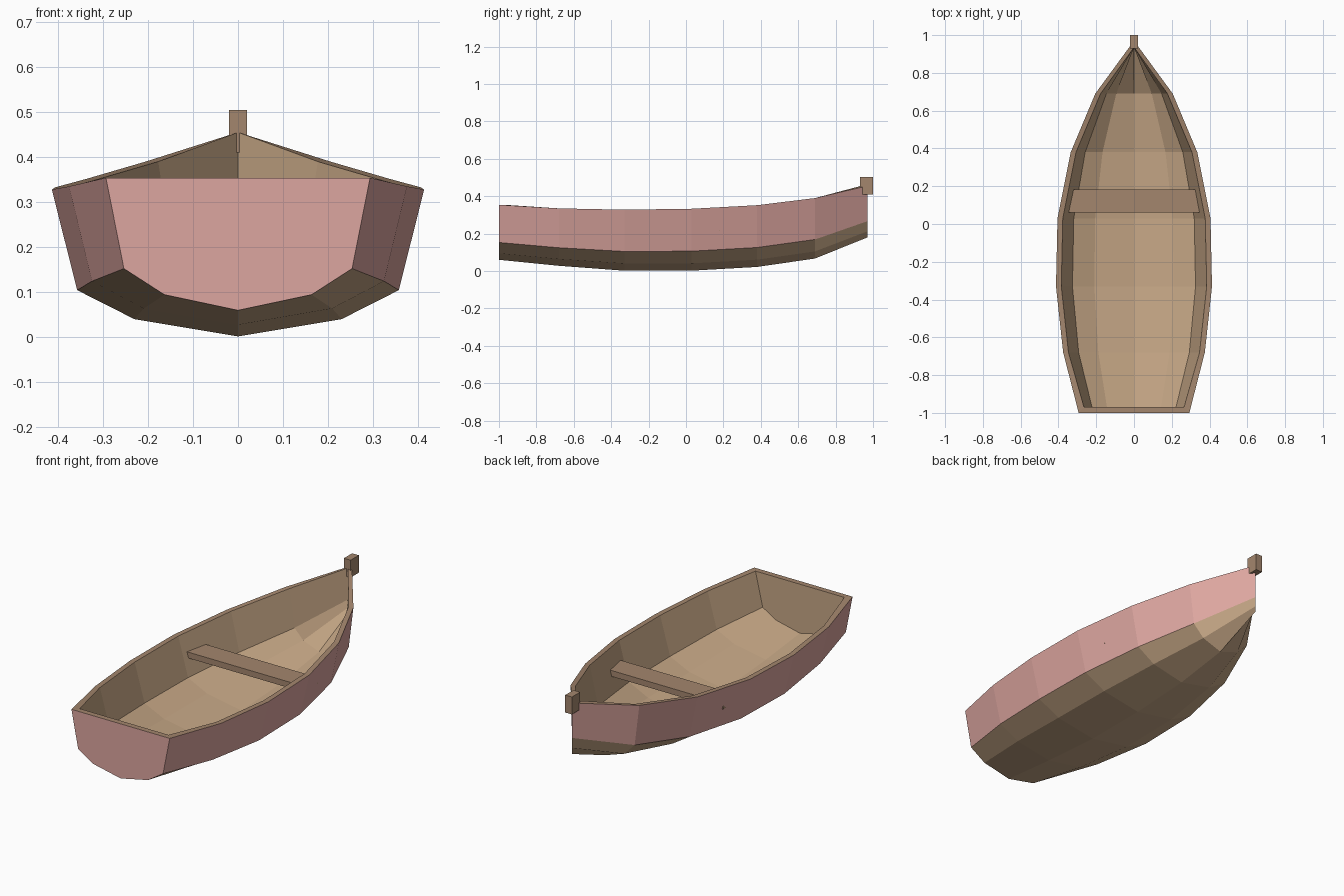
import bpy, bmesh

if "Cube" in bpy.data.objects:
    bpy.data.objects.remove(bpy.data.objects["Cube"])

def material(name, rgb):
    m = bpy.data.materials.new(name)
    m.diffuse_color = (*rgb, 1)
    m.use_nodes = True
    m.node_tree.nodes["Principled BSDF"].inputs["Base Color"].default_value = m.diffuse_color
    return m

PINK = material("pink_paint", (0.72, 0.38, 0.35))
TAN = material("tan_planks", (0.57, 0.39, 0.24))
WOOD = material("trim_wood", (0.37, 0.24, 0.155))

# stations from stern to bow: y, half width, sheer height, keel height
STATIONS = [(-1.0, .293, .354, .060), (-.68, .375, .335, .028), (-.33, .413, .328, .002),
            (.03, .405, .333, .002), (.38, .335, .352, .022), (.69, .205, .39, .067),
            (.97, 0, .455, .18)]
# section from sheer to keel: width fraction, height fraction, inner inset x, inner inset z
SECTION = [(1, 1, .028, 0), (.864, .315, .031, .018), (.557, .118, .02, .028), (0, 0, 0, .03)]

def shell(bm, inner):
    rows = []
    for i, (y, w, top, keel) in enumerate(STATIONS):
        if inner:
            y = -.97 if i == 0 else .935 if i == len(STATIONS) - 1 else y
        half = []
        for fx, fz, dx, dz in SECTION:
            x, z = w * fx, keel + (top - keel) * fz
            if inner:
                x, z = max(0, x - dx), z + dz
            half.append((x, y, z))
        pts = half + [(-x, yy, z) for x, yy, z in half[-2::-1]]
        rows.append([bm.verts.new(p) for p in pts])
    for a, b in zip(rows, rows[1:]):
        for j in range(6):
            f = bm.faces.new((a[j], a[j + 1], b[j + 1], b[j]))
            f.material_index = 0 if j in (0, 5) and not inner else 1
    bm.faces.new(rows[0]).material_index = 1 if inner else 0
    return rows

# hull: outer skin, inner skin and the gunwale joining them
bm = bmesh.new()
outer, inner = shell(bm, False), shell(bm, True)
loops = [[r[0] for r in s] + [r[-1] for r in reversed(s)] for s in (outer, inner)]
n = len(loops[0])
for i in range(n):
    k = (i + 1) % n
    if i == len(STATIONS) - 1:
        continue  # both sides meet at the bow
    bm.faces.new((loops[0][i], loops[0][k], loops[1][k], loops[1][i])).material_index = 2
bmesh.ops.remove_doubles(bm, verts=bm.verts, dist=1e-5)
bmesh.ops.recalc_face_normals(bm, faces=bm.faces)
mesh = bpy.data.meshes.new("hull")
bm.to_mesh(mesh)
bm.free()
for m in (PINK, TAN, WOOD):
    mesh.materials.append(m)
bpy.context.collection.objects.link(bpy.data.objects.new("hull", mesh))

def box(name, lo, hi):
    bpy.ops.mesh.primitive_cube_add(size=1, location=[(a + b) / 2 for a, b in zip(lo, hi)])
    o = bpy.context.object
    o.name = name
    o.scale = [b - a for a, b in zip(lo, hi)]
    o.data.materials.append(WOOD)

# seat plank and bow post
box("seat", (-.349, .06, .213), (.349, .183, .245))
box("bow_post", (-.02, .93, .41), (.02, 1.0, .504))
